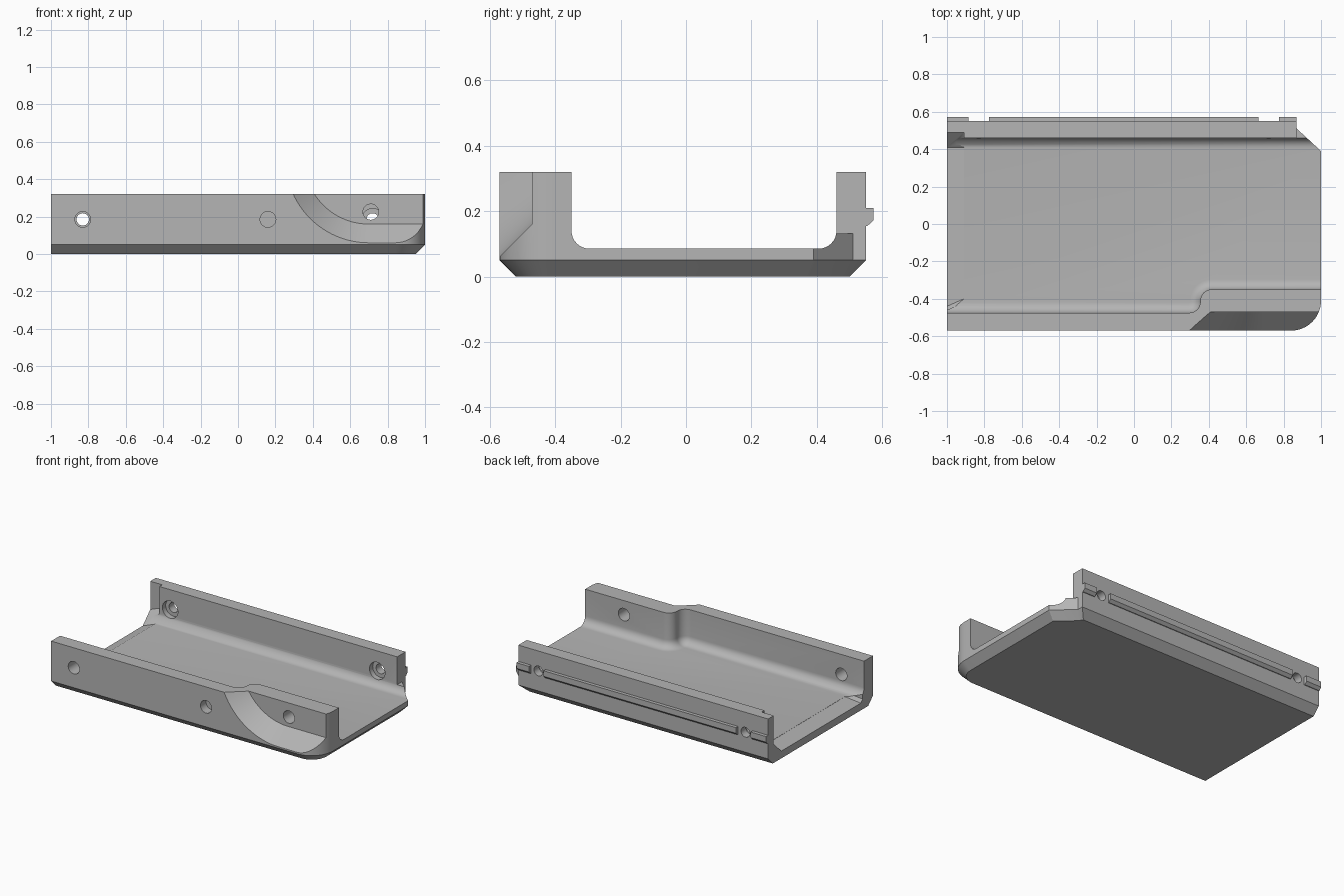
import bpy, bmesh, math
from mathutils import Vector

cube = bpy.data.objects.get("Cube")
if cube:
    bpy.data.objects.remove(cube, do_unlink=True)

grey = bpy.data.materials.new("matt_grey")
grey.use_nodes = True
GREY = (0.46, 0.46, 0.46, 1)
grey.diffuse_color = GREY
grey.node_tree.nodes["Principled BSDF"].inputs["Base Color"].default_value = GREY


def loft(name, rings):
    """Closed solid through rings that have equal point counts."""
    bm = bmesh.new()
    loops = [[bm.verts.new(p) for p in ring] for ring in rings]
    n = len(loops[0])
    for a, b in zip(loops, loops[1:]):
        for i in range(n):
            j = (i + 1) % n
            bm.faces.new((a[i], a[j], b[j], b[i]))
    bm.faces.new(loops[0])
    bm.faces.new(loops[-1])
    bmesh.ops.recalc_face_normals(bm, faces=bm.faces)
    mesh = bpy.data.meshes.new(name)
    bm.to_mesh(mesh)
    bm.free()
    mesh.materials.append(grey)
    obj = bpy.data.objects.new(name, mesh)
    bpy.context.collection.objects.link(obj)
    return obj


def arc(cx, cy, r, start, end, steps=12):
    angles = [math.radians(start + (end - start) * i / steps) for i in range(steps + 1)]
    return [(cx + r * math.cos(a), cy + r * math.sin(a)) for a in angles]


def at_z(points, z):
    return [(x, y, z) for x, y in points]


def box(name, x0, x1, y0, y1, z0, z1):
    plan = [(x0, y0), (x1, y0), (x1, y1), (x0, y1)]
    return loft(name, [at_z(plan, z0), at_z(plan, z1)])


def bore(x, z, r, y0, y1):
    circle = arc(x, z, r, 0, 352.5, 47)
    return loft("bore", [[(px, y, pz) for px, pz in circle] for y in (y0, y1)])


def cut(target, cutter):
    mod = target.modifiers.new("cut", 'BOOLEAN')
    mod.operation = 'DIFFERENCE'
    mod.solver = 'EXACT'
    mod.object = cutter
    bpy.ops.object.select_all(action='DESELECT')
    target.select_set(True)
    bpy.context.view_layer.objects.active = target
    bpy.ops.object.modifier_apply(modifier=mod.name)
    bpy.data.objects.remove(cutter, do_unlink=True)


# Outer block with a chamfered underside; the left end stays square
def outer(d):
    back = [(1 - d, 0.39 - 0.4 * d), (0.87 - 0.6 * d, 0.51 - 0.8 * d),
            (0.87 - d, 0.55 - d), (-1, 0.55 - d)]
    return [(-1, -0.57 + d)] + arc(0.84, -0.41, 0.16 - d, -90, 0) + back


tray = loft("tray_body", [at_z(outer(0.05), 0), at_z(outer(0), 0.05), at_z(outer(0), 0.32)])


# Cavity with filleted floor and a stepped front wall
def cavity(d):
    step = arc(0.295, -0.415, 0.06 - d, -90, 0, 8) + arc(0.415, -0.41, 0.06 + d, 180, 90, 8)
    return ([(-1.1, -0.475 + d)] + step +
            [(1.1, -0.35 + d), (1.1, 0.46 - d), (-1.1, 0.46 - d)])


FLOOR, FILLET = 0.085, 0.055
rings = []
for i in range(9):
    a = math.radians(90 * i / 8)
    rings.append(at_z(cavity(FILLET * (1 - math.sin(a))), FLOOR + FILLET * (1 - math.cos(a))))
rings.append(at_z(cavity(0), 0.5))
cut(tray, loft("cavity", rings))

# Back wall stops short of the right end
cut(tray, box("wall_end", 0.87, 1.2, 0.3, 0.8, 0.132, 0.5))


# Sloping recess at the left end
def recess(x, z, front):
    return [(x, front, z), (x, 0.41, z), (x, 0.49, z + 0.08),
            (x, 0.49, 0.5), (x, front - 0.02, 0.5), (x, front - 0.02, z + 0.02)]


cut(tray, loft("end_recess", [recess(-0.91, 0.084, -0.40), recess(-1.09, 0.014, -0.48)]))


# Tapered scoop in the front right
def scoop(r, y):
    section = arc(0.70, 0.505, r, 180, 270, 24) + [(1.2, 0.505 - r), (1.2, 0.505)]
    return [(x, y, z) for x, z in section]


cut(tray, loft("scoop", [scoop(0.545, -0.67), scoop(0.345, -0.47)]))

# Screw holes: two through the front, one blind, two counterbored at the back
cut(tray, bore(-0.83, 0.185, 0.042, -0.7, -0.3))
cut(tray, bore(0.71, 0.225, 0.042, -0.7, -0.2))
cut(tray, bore(0.16, 0.185, 0.042, -0.7, -0.51))
for x in (-0.83, 0.72):
    cut(tray, bore(x, 0.185, 0.033, 0.3, 0.7))
    cut(tray, bore(x, 0.185, 0.058, 0.38, 0.495))

bpy.ops.object.select_all(action='DESELECT')
tray.select_set(True)
bpy.context.view_layer.objects.active = tray
bpy.ops.object.shade_smooth_by_angle(angle=math.radians(25))

# Locating ribs along the back
rib_section = [(0.54, 0.155), (0.555, 0.155), (0.573, 0.172), (0.573, 0.21), (0.54, 0.21)]
for name, x0, x1 in (("right_rib", -1, -0.885), ("middle_rib", -0.775, 0.665),
                     ("left_rib", 0.775, 0.869)):
    loft(name, [[(x, y, z) for y, z in rib_section] for x in (x0, x1)])
